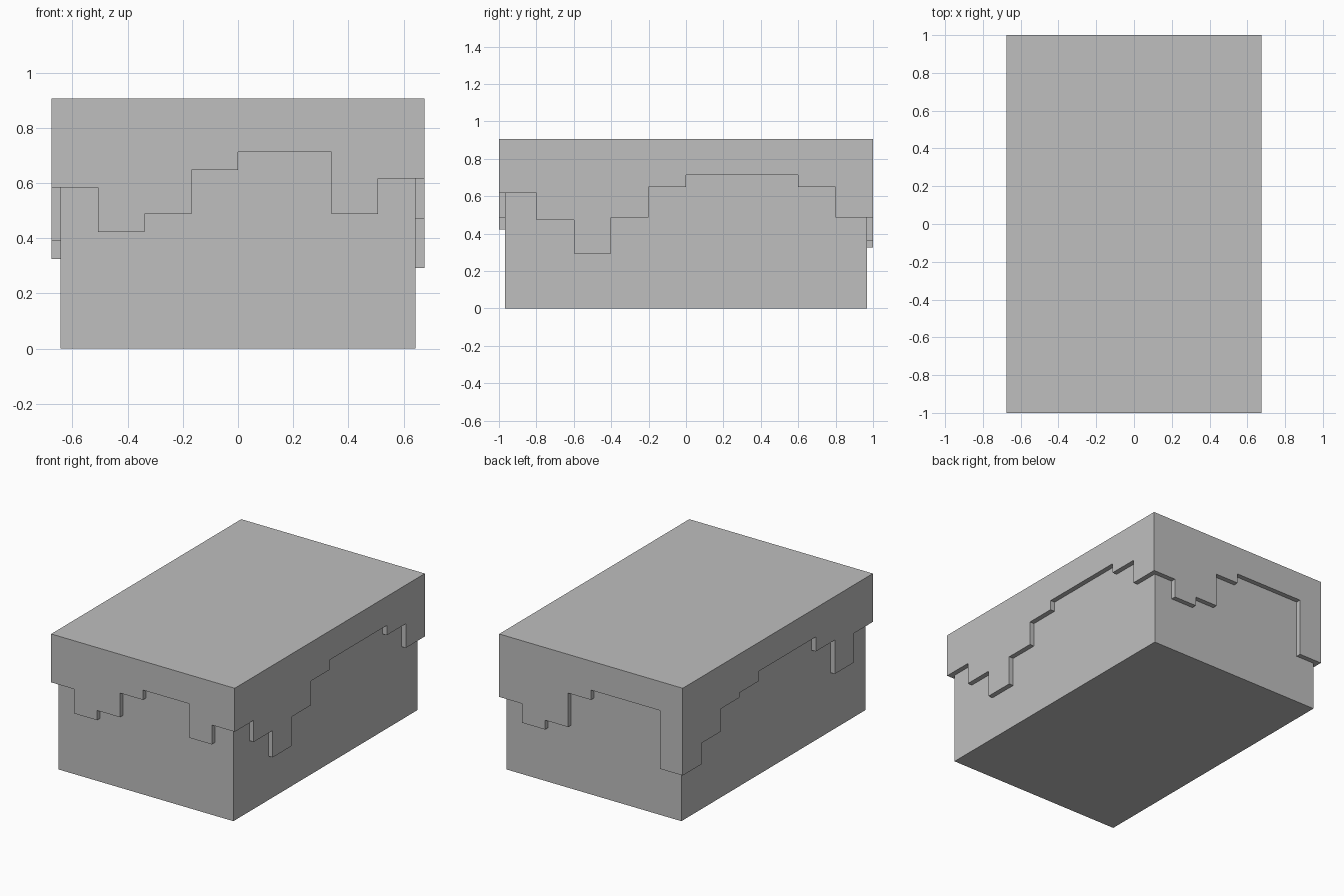
import bpy
import bmesh
from math import radians
from mathutils import Matrix, Vector

cube = bpy.data.objects.get("Cube")
if cube:
    bpy.data.objects.remove(cube, do_unlink=True)

HALF_X, HALF_Y, HEIGHT, WALL = 0.676, 1.0, 0.906, 0.0325
CEILING = HEIGHT - WALL

grey = bpy.data.materials.new("plain grey")
grey.use_nodes = True
colour = (0.52, 0.52, 0.52, 1)
grey.diffuse_color = colour
grey.node_tree.nodes["Principled BSDF"].inputs["Base Color"].default_value = colour


def add_object(name, bm):
    bmesh.ops.remove_doubles(bm, verts=bm.verts, dist=0.0005)
    bmesh.ops.recalc_face_normals(bm, faces=bm.faces)
    mesh = bpy.data.meshes.new(name)
    bm.to_mesh(mesh)
    bm.free()
    mesh.materials.append(grey)
    obj = bpy.data.objects.new(name, mesh)
    bpy.context.collection.objects.link(obj)


def add_face(bm, points):
    bm.faces.new([bm.verts.new(p) for p in points])


def lid_side(bm, turn, half, depth, heights):
    """One mitred wall whose lower edge steps through the given heights."""
    rot = Matrix.Rotation(radians(90 * turn), 3, "Z")
    step = 2 * half / len(heights)
    edge = []
    for i, z in enumerate(heights):
        for u in (-half + i * step, -half + (i + 1) * step):
            if not edge or (u, z) != edge[-1]:
                edge.append((u, z))
    lim = half - WALL
    outer = [rot @ Vector((u, -depth, z)) for u, z in edge]
    inner = [rot @ Vector((max(-lim, min(lim, u)), WALL - depth, z)) for u, z in edge]
    add_face(bm, outer + [rot @ Vector((s * half, -depth, HEIGHT)) for s in (1, -1)])
    add_face(bm, inner + [rot @ Vector((s * lim, WALL - depth, CEILING)) for s in (1, -1)])
    for i in range(len(edge) - 1):
        add_face(bm, (outer[i], outer[i + 1], inner[i + 1], inner[i]))


# Lid: four stepped walls, counter-clockwise from the front
front = [0.584, 0.422, 0.487, 0.648, 0.713, 0.713, 0.487, 0.616]
left = [0.616, 0.472, 0.293, 0.487, 0.648, 0.713, 0.713, 0.713, 0.648, 0.487]
back = [0.487, 0.36, 0.422, 0.648, 0.713, 0.713, 0.713, 0.325]
right = [0.325, 0.465, 0.616, 0.648, 0.713, 0.713, 0.713, 0.616, 0.39, 0.584]
lid = bmesh.new()
for turn, heights in enumerate((front, left, back, right)):
    half, depth = (HALF_Y, HALF_X) if turn % 2 else (HALF_X, HALF_Y)
    lid_side(lid, turn, half, depth, heights)

# Lid top and its underside
corners = ((-1, -1), (1, -1), (1, 1), (-1, 1))
for inset, z in ((0, HEIGHT), (WALL, CEILING)):
    add_face(lid, [(sx * (HALF_X - inset), sy * (HALF_Y - inset), z) for sx, sy in corners])
add_object("stepped_lid", lid)

# Box body fitting inside the lid
body = bmesh.new()
size = (2 * (HALF_X - WALL), 2 * (HALF_Y - WALL), CEILING)
bmesh.ops.create_cube(body, size=1, matrix=Matrix.Translation((0, 0, CEILING / 2)) @ Matrix.Diagonal((*size, 1)))
add_object("box_body", body)
